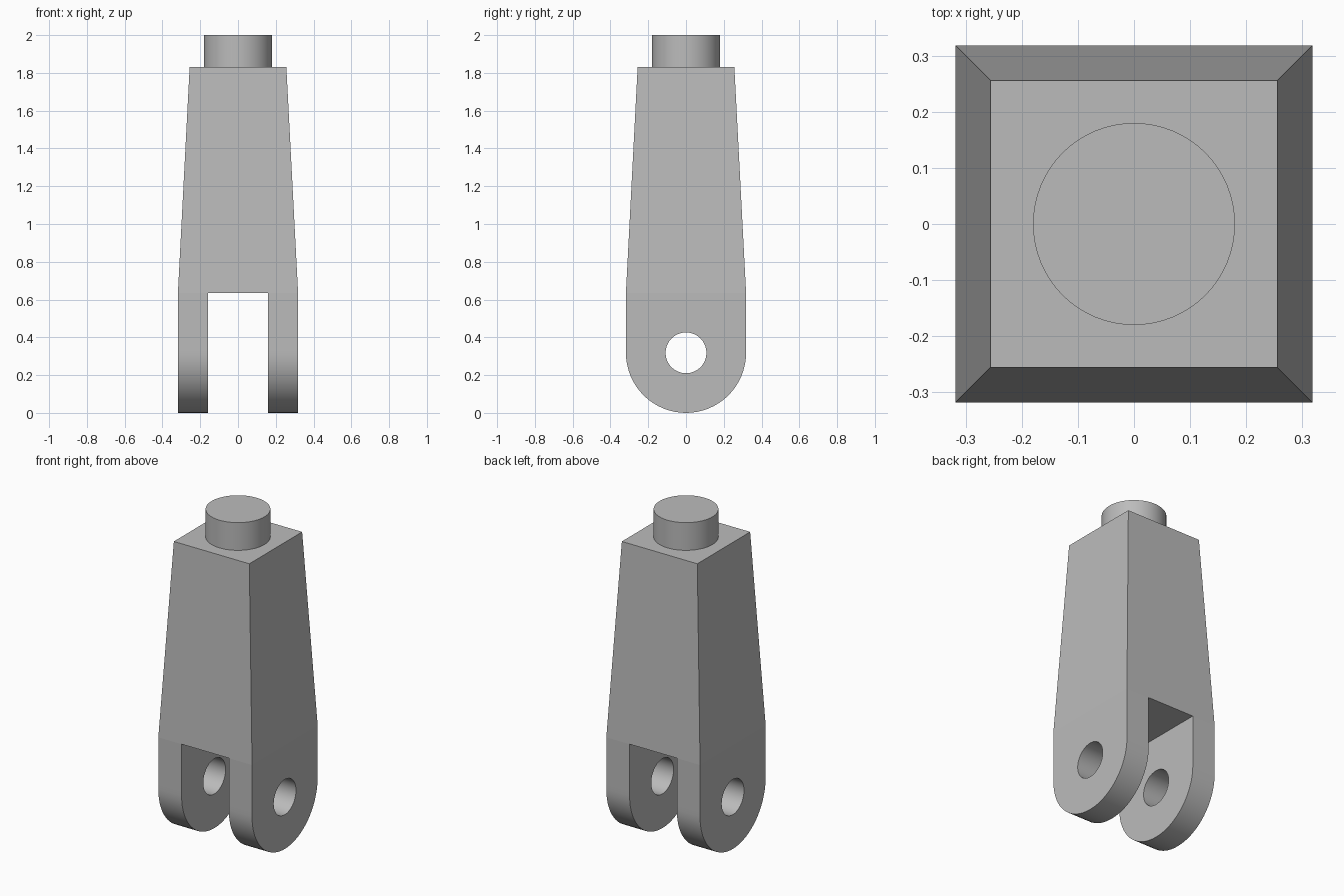
import bpy, bmesh
from math import cos, sin, tau, radians
from mathutils import Vector

if "Cube" in bpy.data.objects:
    bpy.data.objects.remove(bpy.data.objects["Cube"])

HALF = 0.318        # half width of the fork, also the eye rounding radius
SLOT = 0.16         # half width of the slot
HOLE = 0.108        # pin hole radius
SHOULDER = 1.83     # top of the tapered body
TOP_HALF = 0.256    # half width at the shoulder
PIN = 0.18          # stud radius
SEGMENTS = 64

grey = bpy.data.materials.new("plain grey")
grey.use_nodes = True
colour = (0.5, 0.5, 0.5, 1)
grey.diffuse_color = colour
grey.node_tree.nodes["Principled BSDF"].inputs["Base Color"].default_value = colour


def finish(bm, name):
    bmesh.ops.recalc_face_normals(bm, faces=bm.faces)
    mesh = bpy.data.meshes.new(name)
    bm.to_mesh(mesh)
    bm.free()
    mesh.materials.append(grey)
    obj = bpy.data.objects.new(name, mesh)
    bpy.context.collection.objects.link(obj)
    bpy.ops.object.select_all(action="DESELECT")
    obj.select_set(True)
    bpy.context.view_layer.objects.active = obj
    bpy.ops.object.shade_smooth_by_angle(angle=radians(30))


def ring(bm, x, outer):
    """Round hole, or outline that is round below and square above."""
    verts = []
    for i in range(SEGMENTS):
        c, s = cos(tau * i / SEGMENTS), sin(tau * i / SEGMENTS)
        r = HOLE
        if outer:
            r = HALF if s <= 0 else HALF / max(abs(c), abs(s))
        verts.append(bm.verts.new((x, r * c, HALF + r * s)))
    return verts


def make_lug(name, side):
    bm = bmesh.new()
    rings = [ring(bm, side * x, outer) for x, outer in
             ((SLOT, False), (SLOT, True), (HALF, True), (HALF, False))]
    for k, a in enumerate(rings):
        b = rings[(k + 1) % 4]
        for i in range(SEGMENTS):
            j = (i + 1) % SEGMENTS
            # The rim is left open where the lug joins the body
            joint = k == 1 and SEGMENTS // 8 <= i < SEGMENTS * 3 // 8
            if not joint:
                bm.faces.new((a[i], a[j], b[j], b[i]))
    finish(bm, name)


# Two lugs with pin holes
make_lug("left_lug", 1)
make_lug("right_lug", -1)

# Tapered body, its underside kept only as the slot ceiling
bm = bmesh.new()
bmesh.ops.create_cube(bm, size=2)
for v in bm.verts:
    upper = v.co.z > 0
    half = TOP_HALF if upper else HALF
    v.co = Vector((v.co.x * half, v.co.y * half, SHOULDER if upper else 2 * HALF))
for x in (-SLOT, SLOT):
    bmesh.ops.bisect_plane(bm, geom=bm.verts[:] + bm.edges[:] + bm.faces[:],
                           plane_co=(x, 0, 0), plane_no=(1, 0, 0))
hidden = [f for f in bm.faces if f.calc_center_median().z < 2 * HALF + 0.01
          and abs(f.calc_center_median().x) > SLOT]
bmesh.ops.delete(bm, geom=hidden, context="FACES")
finish(bm, "tapered_body")

# Round stud on top
bm = bmesh.new()
bmesh.ops.create_cone(bm, cap_ends=True, segments=SEGMENTS, radius1=PIN,
                      radius2=PIN, depth=2 - SHOULDER)
bmesh.ops.translate(bm, verts=bm.verts, vec=(0, 0, (2 + SHOULDER) / 2))
finish(bm, "top_stud")
